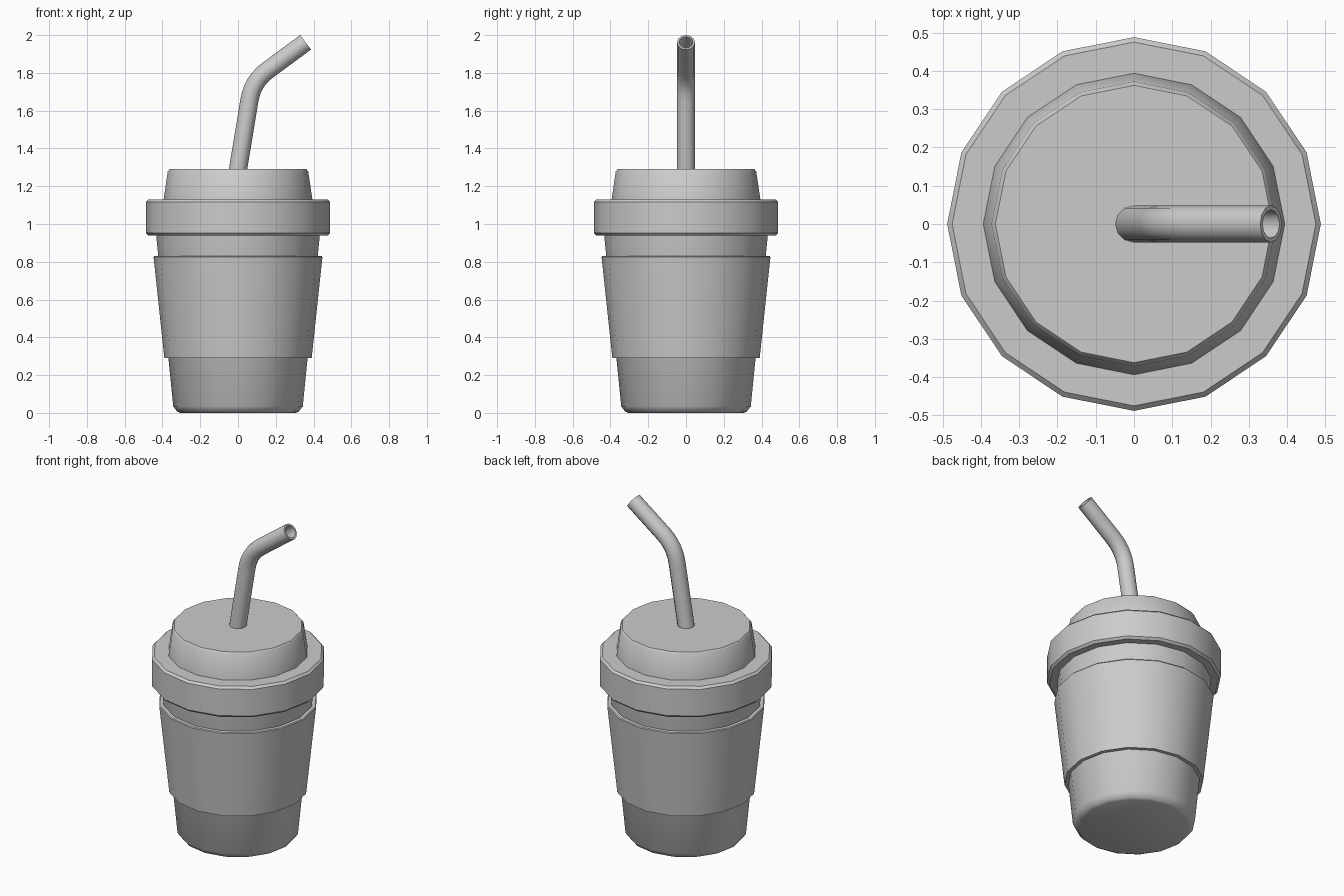
import bpy, bmesh
from math import sin, cos, pi, radians
from mathutils import Vector

cube = bpy.data.objects.get("Cube")
if cube:
    bpy.data.objects.remove(cube, do_unlink=True)

grey = bpy.data.materials.new("light_grey")
grey.use_nodes = True
colour = (0.6, 0.6, 0.6, 1)
grey.diffuse_color = colour
grey.node_tree.nodes["Principled BSDF"].inputs["Base Color"].default_value = colour


def finish(name, bm, angle):
    bmesh.ops.recalc_face_normals(bm, faces=bm.faces)
    mesh = bpy.data.meshes.new(name)
    bm.to_mesh(mesh)
    bm.free()
    mesh.materials.append(grey)
    obj = bpy.data.objects.new(name, mesh)
    bpy.context.collection.objects.link(obj)
    bpy.ops.object.select_all(action='DESELECT')
    obj.select_set(True)
    bpy.context.view_layer.objects.active = obj
    bpy.ops.object.shade_smooth_by_angle(angle=radians(angle))


def bridge(bm, a, b):
    n = len(a)
    for i in range(n):
        bm.faces.new((a[i], a[(i + 1) % n], b[(i + 1) % n], b[i]))


def lathe(name, profile, closed=False, sides=16):
    """Turn a (radius, height) profile about the z axis."""
    bm = bmesh.new()
    rings = [[bm.verts.new((r * cos(2 * pi * i / sides), r * sin(2 * pi * i / sides), z))
              for i in range(sides)] for r, z in profile]
    for a, b in zip(rings, rings[1:]):
        bridge(bm, a, b)
    if closed:
        bridge(bm, rings[-1], rings[0])
    else:
        bm.faces.new(rings[0])
        bm.faces.new(rings[-1])
    finish(name, bm, 35)


# Tapered cup with a chamfered foot
lathe("cup", [(0.305, 0), (0.322, 0.007), (0.343, 0.035), (0.435, 0.96)])

# Sleeve wrapped round the cup
lathe("sleeve", [(0.36, 0.29), (0.39, 0.29), (0.447, 0.825), (0.443, 0.83), (0.415, 0.83)],
      closed=True)

# Lid: wide rim with soft edges, then the raised top
lathe("lid_rim", [(0.475, 0.94), (0.488, 0.953), (0.488, 1.117), (0.475, 1.13)])
lathe("lid_top", [(0.395, 1.12), (0.393, 1.135), (0.372, 1.278), (0.362, 1.29)])

# Bent hollow straw: straight, rounded bend, straight
start, corner, tip = Vector((-0.013, 0, 1.21)), Vector((0.077, 0, 1.755)), Vector((0.358, 0, 1.962))
bend_in = corner + (start - corner).normalized() * 0.1
bend_out = corner + (tip - corner).normalized() * 0.1
path = [start]
for k in range(7):
    t = k / 6
    path.append(bend_in * (1 - t) ** 2 + corner * 2 * t * (1 - t) + bend_out * t * t)
path.append(tip)


def straw_rings(bm, radius, sides=12):
    rings = []
    for i, p in enumerate(path):
        along = (path[min(i + 1, len(path) - 1)] - path[max(i - 1, 0)]).normalized()
        if i == 1:
            along = (corner - start).normalized()
        elif i == len(path) - 2:
            along = (tip - corner).normalized()
        side = Vector((0, 1, 0))
        up = along.cross(side)
        rings.append([bm.verts.new(p + radius * (side * cos(2 * pi * j / sides) + up * sin(2 * pi * j / sides)))
                      for j in range(sides)])
    return rings


bm = bmesh.new()
outer, inner = straw_rings(bm, 0.048), straw_rings(bm, 0.037)
for rings in (outer, inner):
    for a, b in zip(rings, rings[1:]):
        bridge(bm, a, b)
bridge(bm, outer[-1], inner[-1])
bridge(bm, outer[0], inner[0])
finish("straw", bm, 40)
